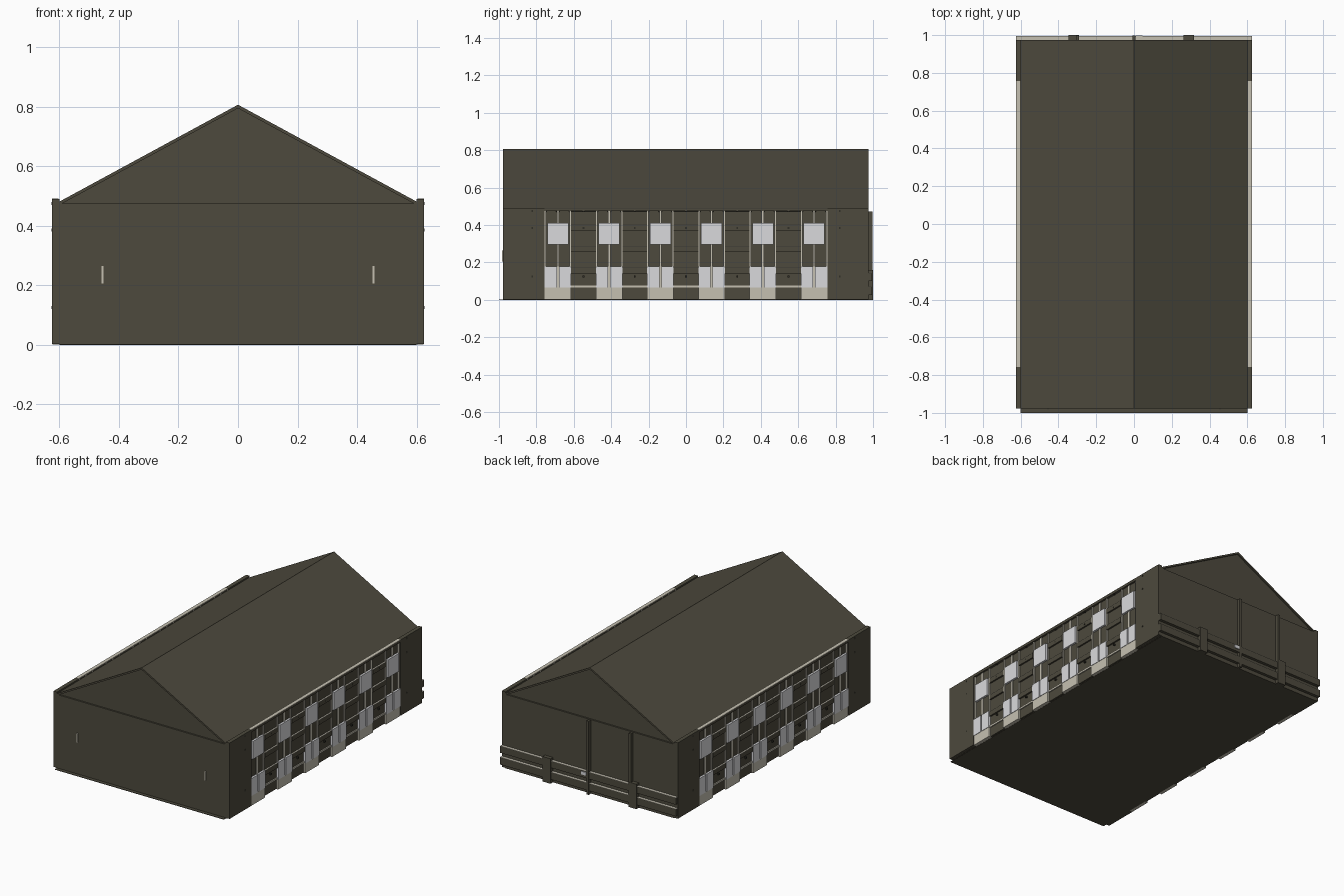
import bpy, bmesh
from mathutils import Matrix

if "Cube" in bpy.data.objects:
    bpy.data.objects.remove(bpy.data.objects["Cube"])


def mat(name, rgb):
    m = bpy.data.materials.new(name)
    m.diffuse_color = (*rgb, 1)
    m.use_nodes = True
    m.node_tree.nodes["Principled BSDF"].inputs["Base Color"].default_value = m.diffuse_color
    return m


OLIVE = mat("dark_olive", (0.075, 0.068, 0.047))
BEIGE = mat("pale_beige", (0.56, 0.53, 0.44))
GREY = mat("light_grey", (0.70, 0.70, 0.72))
DARK = mat("bolt_dark", (0.03, 0.028, 0.02))


def finish(name, bm, material):
    bmesh.ops.recalc_face_normals(bm, faces=bm.faces)
    me = bpy.data.meshes.new(name)
    bm.to_mesh(me)
    bm.free()
    me.materials.append(material)
    ob = bpy.data.objects.new(name, me)
    bpy.context.collection.objects.link(ob)
    return ob


def boxes(name, material, items):
    """One object from boxes given as (x0, x1, y0, y1, z0, z1)."""
    bm = bmesh.new()
    for x0, x1, y0, y1, z0, z1 in items:
        m = Matrix.Translation(((x0 + x1) / 2, (y0 + y1) / 2, (z0 + z1) / 2))
        m = m @ Matrix.Diagonal((abs(x1 - x0), abs(y1 - y0), abs(z1 - z0), 1))
        bmesh.ops.create_cube(bm, size=1, matrix=m)
    return finish(name, bm, material)


def extrude_xz(name, material, pts, y0, y1):
    """Profile in x/z pulled along y."""
    bm = bmesh.new()
    f = bm.faces.new([bm.verts.new((x, y0, z)) for x, z in pts])
    r = bmesh.ops.extrude_face_region(bm, geom=[f])
    vs = [v for v in r["geom"] if isinstance(v, bmesh.types.BMVert)]
    bmesh.ops.translate(bm, verts=vs, vec=(0, y1 - y0, 0))
    return finish(name, bm, material)


# Shell: floor, walls, recessed gables, roof
boxes("floor", OLIVE, [(-0.6, 0.6, -1.0, 0.975, 0, 0.003)])
boxes("main_walls", OLIVE, [(-0.606, 0.606, -0.978, 0.975, 0.002, 0.474)])
extrude_xz("gables", OLIVE, [(-0.6, 0.473), (0.6, 0.473), (0, 0.795)], -0.968, 0.965)
extrude_xz("roof", OLIVE,
           [(-0.612, 0.474), (0, 0.806), (0.612, 0.474), (0.602, 0.468), (0, 0.794), (-0.602, 0.468)],
           -0.978, 0.975)

# Front door handles
boxes("front_handles", BEIGE,
      [(s * 0.455 - 0.003, s * 0.455 + 0.003, -0.983, -0.975, 0.205, 0.265) for s in (-1, 1)])

# Back wall: two long boards, posts, latch
boxes("back_boards", OLIVE, [(-0.624, 0.624, 0.97, 0.994, 0.025, 0.07),
                             (-0.624, 0.624, 0.97, 0.994, 0.1, 0.142)])
boxes("back_board_caps", BEIGE, [(-0.624, 0.624, 0.975, 0.994, z, z + 0.002) for z in (0.07, 0.142)])
boxes("back_tall_posts", OLIVE, [(x - 0.008, x + 0.008, 0.97, 0.998, 0, 0.472) for x in (0.0, -0.3)])
boxes("back_short_posts", OLIVE, [(x - 0.028, x + 0.028, 0.97, 1.0, 0, 0.16) for x in (0.29, -0.32)])
boxes("back_latch", GREY, [(0.01, 0.045, 0.975, 0.999, 0.118, 0.138)])

# Long sides, built the same on left and right
PITCH, HALF = 0.274, 0.071
centres = [(i - 2.5) * PITCH for i in range(6)]
for s, side in ((-1, "left"), (1, "right")):
    def b(d0, d1, y0, y1, z0, z1):
        return (s * d0, s * d1, y0, y1, z0, z1)

    # Solid end panels and wall top
    boxes(side + "_end_panels", OLIVE, [b(0.6, 0.625, -0.978, -0.757, 0.003, 0.49),
                                        b(0.6, 0.625, 0.757, 0.975, 0.003, 0.49)])
    boxes(side + "_top_beam", OLIVE, [b(0.602, 0.624, -0.757, 0.757, 0.474, 0.488)])
    boxes(side + "_top_cap", BEIGE, [b(0.602, 0.625, -0.757, 0.757, 0.488, 0.491)])

    base, low, high, posts, leaves = [], [], [], [], []
    for c in centres:
        base.append(b(0.6, 0.622, c - HALF, c + HALF, 0.001, 0.066))
        high.append(b(0.6, 0.625, c - 0.056, c + 0.056, 0.295, 0.41))
        for t in (-1, 1):
            low.append(b(0.6, 0.625, c + t * 0.005, c + t * HALF, 0.065, 0.177))
            posts.append(b(0.6, 0.618, c + t * 0.063, c + t * HALF, 0.177, 0.488))
            leaves.append(b(0.6, 0.612, c + t * 0.009, c + t * 0.06, 0.177, 0.476))
        posts.append(b(0.6, 0.616, c - 0.006, c + 0.006, 0.066, 0.488))
    boxes(side + "_bay_plinths", BEIGE, base)
    boxes(side + "_lower_boxes", GREY, low)
    boxes(side + "_upper_boxes", GREY, high)
    boxes(side + "_bay_posts", BEIGE, posts)
    boxes(side + "_bay_leaves", OLIVE, leaves)

    # Panels between the bays with horizontal rails
    panels, rails, caps, bolts = [], [], [], []
    for k in range(5):
        c = (k - 2) * PITCH
        w = PITCH / 2 - HALF
        panels.append(b(0.6, 0.61, c - w, c + w, 0.003, 0.476))
        for z in (0.17, 0.285, 0.4):
            rails.append(b(0.6, 0.62, c - w, c + w, z - 0.03, z))
            caps.append(b(0.608, 0.62, c - w, c + w, z, z + 0.002))
        caps.append(b(0.6, 0.617, c - w, c + w, 0.065, 0.077))
    for k in range(7):
        c = (k - 3) * PITCH
        d = 0.625 if k in (0, 6) else 0.62
        bolts += [b(d - 0.01, d + 0.0005, c - 0.005, c + 0.005, z - 0.005, z + 0.005)
                  for z in (0.125, 0.385, 0.475)]
    boxes(side + "_panels", OLIVE, panels)
    boxes(side + "_rails", OLIVE, rails)
    boxes(side + "_rail_caps", BEIGE, caps)
    boxes(side + "_bolts", DARK, bolts)
